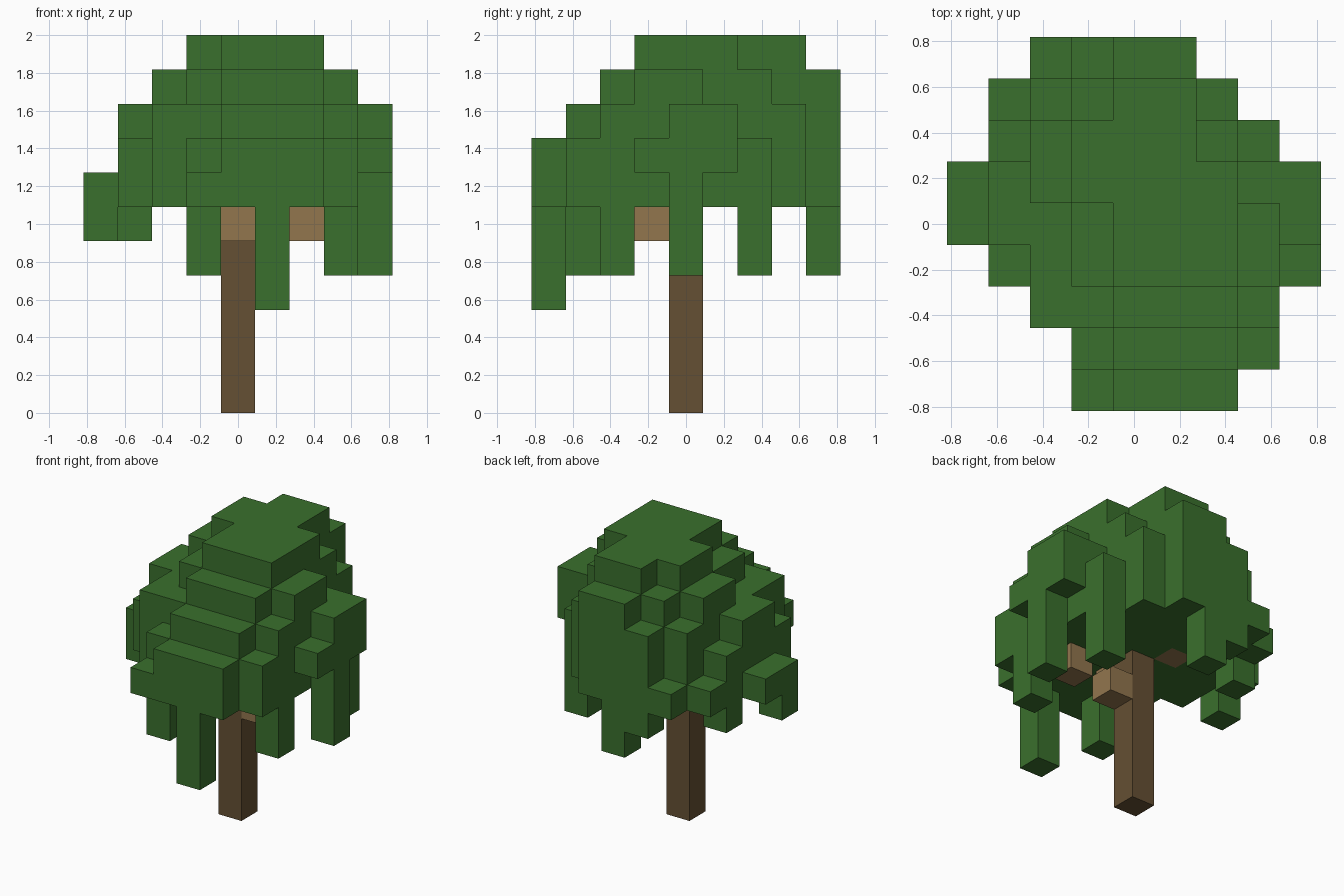
import bpy
import bmesh
from mathutils import Vector

default_cube = bpy.data.objects.get("Cube")
if default_cube:
    bpy.data.objects.remove(default_cube, do_unlink=True)

UNIT = 2 / 11      # edge of one block
CENTRE = 4.5       # middle of the nine-block footprint


def make_material(name, rgb):
    mat = bpy.data.materials.new(name)
    mat.use_nodes = True
    colour = (*rgb, 1)
    mat.diffuse_color = colour
    mat.node_tree.nodes["Principled BSDF"].inputs["Base Color"].default_value = colour
    return mat


def layer(height, first_row, spans):
    """Blocks of one level: a (first, last) column span for each row, front to back."""
    return {(column, first_row + step, height)
            for step, (first, last) in enumerate(spans)
            for column in range(first, last + 1)}


def post(column, row, bottom, top):
    """A vertical run of blocks."""
    return {(column, row, height) for height in range(bottom, top + 1)}


def build_blocks(name, cells, solid, material):
    """Mesh only the outer faces of the blocks, then merge flat areas."""
    bm = bmesh.new()
    for cell in sorted(cells):
        for axis in range(3):
            for side in (0, 1):
                neighbour = list(cell)
                neighbour[axis] += 2 * side - 1
                if tuple(neighbour) in solid:
                    continue
                corners = []
                for s, t in ((0, 0), (1, 0), (1, 1), (0, 1)):
                    p = Vector(cell)
                    p[axis] += side
                    p[(axis + 1) % 3] += s
                    p[(axis + 2) % 3] += t
                    p -= Vector((CENTRE, CENTRE, 0))
                    corners.append(bm.verts.new(p * UNIT))
                bm.faces.new(corners if side else corners[::-1])
    bmesh.ops.remove_doubles(bm, verts=bm.verts, dist=UNIT / 100)
    bmesh.ops.dissolve_limit(bm, angle_limit=UNIT / 10, verts=bm.verts, edges=bm.edges)
    mesh = bpy.data.meshes.new(name)
    bm.to_mesh(mesh)
    bm.free()
    mesh.materials.append(material)
    obj = bpy.data.objects.new(name, mesh)
    bpy.context.collection.objects.link(obj)
    return obj


leaf_green = make_material("leaf green", (0.042, 0.162, 0.026))
bark_brown = make_material("bark brown", (0.130, 0.080, 0.033))
branch_tan = make_material("branch tan", (0.287, 0.181, 0.076))

# Trunk and the short branches stepping off it
trunk = post(4, 4, 0, 5)
front_branch = {(4, 3, 5)}
side_branch = {(5, 4, 4), (6, 3, 5)}
back_branch = {(3, 5, 6)}

# Crown, from the broad base up to the cap
crown = layer(6, 0, [(3, 6), (3, 7), (2, 7), (1, 7), (0, 8),
                     (0, 7), (1, 7), (1, 6), (2, 5)])
crown |= layer(7, 0, [(4, 6), (3, 7), (2, 7), (1, 8), (1, 8),
                      (1, 8), (1, 7), (2, 6), (3, 5)])
crown |= layer(8, 1, [(4, 6), (2, 7), (2, 7), (1, 8), (1, 8),
                      (2, 6), (2, 6), (3, 5)])
crown |= layer(9, 2, [(4, 6), (3, 7), (3, 7), (2, 6), (2, 6), (3, 5), (4, 5)])
crown |= layer(10, 3, [(4, 6), (4, 6), (3, 6), (3, 5), (4, 5)])
crown -= back_branch

# Strands of leaves hanging below the crown: column, row, lowest block
strands = set()
for column, row, bottom in ((5, 0, 3), (3, 1, 4), (7, 2, 4), (8, 4, 4), (7, 6, 4),
                            (4, 8, 4), (3, 8, 5), (1, 6, 5), (0, 4, 5)):
    strands |= post(column, row, bottom, 5)

parts = [
    ("trunk", trunk, bark_brown),
    ("front_branch", front_branch, branch_tan),
    ("side_branch", side_branch, branch_tan),
    ("back_branch", back_branch, branch_tan),
    ("crown", crown, leaf_green),
    ("hanging_leaves", strands, leaf_green),
]
solid = set().union(*(cells for _, cells, _ in parts))
for name, cells, material in parts:
    build_blocks(name, cells, solid, material)
